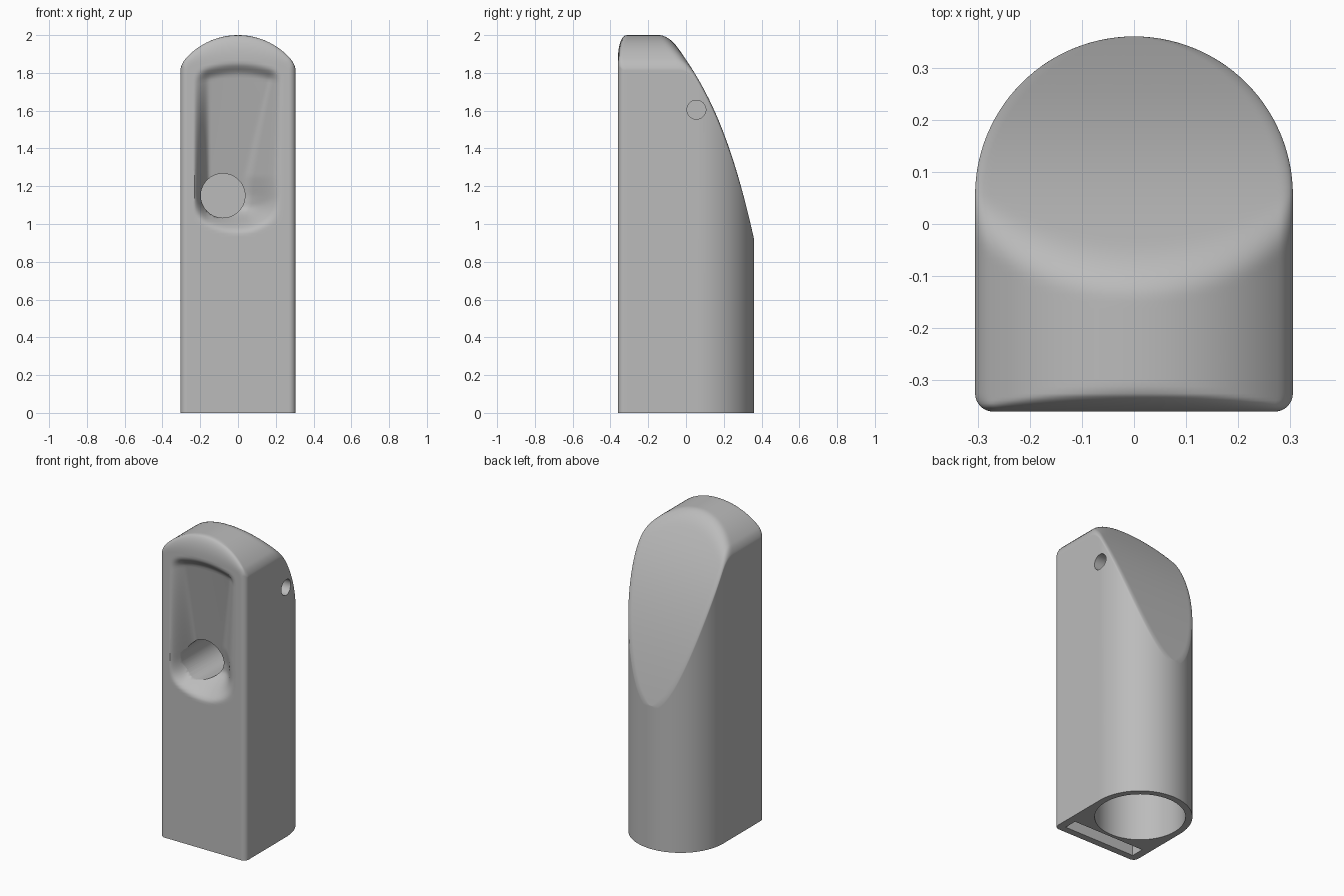
import bpy, bmesh
from math import sin, cos, pi, sqrt
from mathutils import Matrix

cube = bpy.data.objects.get("Cube")
if cube:
    bpy.data.objects.remove(cube)

HALF, FRONT, MID, CORNER = 0.305, -0.36, 0.055, 0.035
COLS = 64

grey = bpy.data.materials.new("plain grey")
grey.use_nodes = True
grey.diffuse_color = (0.5, 0.5, 0.5, 1)
grey.node_tree.nodes["Principled BSDF"].inputs["Base Color"].default_value = (0.5, 0.5, 0.5, 1)


def step(a, b, v):
    t = min(1, max(0, (v - a) / (b - a)))
    return t * t * (3 - 2 * t)


def fillet(d, r):
    """Fraction of full drop at distance d inside a rounded edge of width r."""
    t = min(1, max(0, 1 - d / r))
    return 1 - sqrt(1 - t * t)


def top_height(x, y, hw):
    """Arched crown blended into the curved sloping back."""
    arch = 1.63 + sqrt(0.37 ** 2 - x * x)
    back = 1.87 - 1.5 * y - 1.11 * y ** 2 - 5.7 * y ** 3
    k = 0.08
    h = max(k - abs(arch - back), 0) / k
    z = min(arch, back) - h * h * k / 4
    r = max(0.001, min(0.025, hw * 0.5))
    z -= r * fillet(hw - abs(x), r)
    bulge = 1 - (x / HALF) ** 2
    return z - (0.02 + 0.1 * bulge) * fillet(y - FRONT, 0.01 + 0.035 * bulge)


def scoop_depth(x, z):
    """Thumb scoop, deepening downwards with a steep wall on one side."""
    top, low = 1.85 - 0.9 * x * x, 0.95 + 1.5 * x * x
    ramp = min(1, max(0, (top - z) / (top - 1.15)))
    right = 0.03 + 0.14 * min(1, max(0, (z - 1.25) / 0.55))
    d = 0.03 * step(0, 0.06, top - z) + 0.135 * ramp
    return (d * step(low, low + 0.14, z) * step(-0.235, -0.15, x)
            * (1 - step(right, 0.235, x)))


# Plan outline: rounded front corner, straight side, round back
rows = []
for i in range(9):
    a = pi / 2 * i / 8
    rows.append((FRONT + CORNER * (1 - cos(a)), HALF - CORNER + CORNER * sin(a)))
start = FRONT + CORNER
for i in range(1, 29):
    rows.append((start + (MID - start) * i / 28, HALF))
for i in range(1, 29):
    a = pi / 2 * i / 28
    rows.append((MID + HALF * sin(a), HALF * cos(a)))

# Body shell
bm = bmesh.new()
spread = [sin(pi / 2 * (2 * i / COLS - 1)) for i in range(COLS + 1)]
grid = []
y0, hw0 = rows[0]
levels = [None] + [i / 60 for i in range(61)]
for f in levels:
    line = []
    for s in spread:
        x = s * hw0
        rim = top_height(x, y0, hw0) - 0.012
        z = 0 if f is None else 0.9 + f * (rim - 0.9)
        line.append(bm.verts.new((x, y0 + scoop_depth(x, z), z)))
    grid.append(line)
first_top = len(grid)
for y, hw in rows:
    grid.append([bm.verts.new((s * hw, y, top_height(s * hw, y, hw))) for s in spread])
for a, b in zip(grid, grid[1:]):
    for i in range(COLS):
        bm.faces.new((a[i], a[i + 1], b[i + 1], b[i]))

# Side walls
feet = {}
for col in (0, COLS):
    edge = [g[col] for g in grid]
    crown = edge[first_top:]
    ring, foot = [edge[first_top - 1]], [edge[0]]
    for v in crown[1:]:
        ring.append(bm.verts.new((v.co.x, v.co.y, v.co.z - 0.012)))
        foot.append(bm.verts.new((v.co.x, v.co.y, 0)))
    for j in range(len(crown) - 1):
        bm.faces.new((crown[j], crown[j + 1], ring[j + 1], ring[j]))
        if j:
            bm.faces.new((ring[j], ring[j + 1], foot[j + 1], foot[j]))
        else:
            bm.faces.new(edge[:first_top] + [ring[1], foot[1]])
    feet[col] = foot
bm.faces.new(grid[0] + feet[COLS][1:] + feet[0][:0:-1])
bmesh.ops.remove_doubles(bm, verts=bm.verts, dist=0.00001)
bmesh.ops.recalc_face_normals(bm, faces=bm.faces)
mesh = bpy.data.meshes.new("body")
bm.to_mesh(mesh)
bm.free()
body = bpy.data.objects.new("body", mesh)
bpy.context.collection.objects.link(body)
mesh.materials.append(grey)


def cut(name, build):
    """Subtract a hidden cutter from the body."""
    cb = bmesh.new()
    build(cb)
    me = bpy.data.meshes.new(name)
    cb.to_mesh(me)
    cb.free()
    me.materials.append(grey)
    ob = bpy.data.objects.new(name, me)
    bpy.context.collection.objects.link(ob)
    ob.hide_render = True
    ob.hide_set(True)
    ob.display_type = 'WIRE'
    mod = body.modifiers.new(name, 'BOOLEAN')
    mod.operation, mod.solver, mod.object = 'DIFFERENCE', 'EXACT', ob
    bpy.context.view_layer.objects.active = body
    bpy.ops.object.modifier_apply(modifier=name)
    bpy.data.objects.remove(ob)


def rod(radius, length, centre, axis):
    turn = {'x': Matrix.Rotation(pi / 2, 4, 'Y'), 'y': Matrix.Rotation(pi / 2, 4, 'X'),
            'z': Matrix()}[axis]
    return lambda cb: bmesh.ops.create_cone(
        cb, cap_ends=True, segments=64, radius1=radius, radius2=radius, depth=length,
        matrix=Matrix.Translation(centre) @ turn)


def block(size, centre):
    return lambda cb: bmesh.ops.create_cube(
        cb, size=1, matrix=Matrix.Translation(centre) @ Matrix.Diagonal((*size, 1)))


# Openings
body.select_set(True)
cut("base_bore", rod(0.265, 2.06, (0, MID, 0), 'z'))
cut("base_slot", block((0.51, 0.085, 1.8), (0, -0.273, 0)))
cut("front_hole", rod(0.117, 0.6, (-0.08, -0.2, 1.15), 'y'))
cut("side_hole", rod(0.05, 0.5, (0.25, 0.055, 1.605), 'x'))

bpy.ops.object.shade_smooth_by_angle(angle=pi / 6)
weighted = body.modifiers.new("weighted_normals", 'WEIGHTED_NORMAL')
weighted.keep_sharp = True
